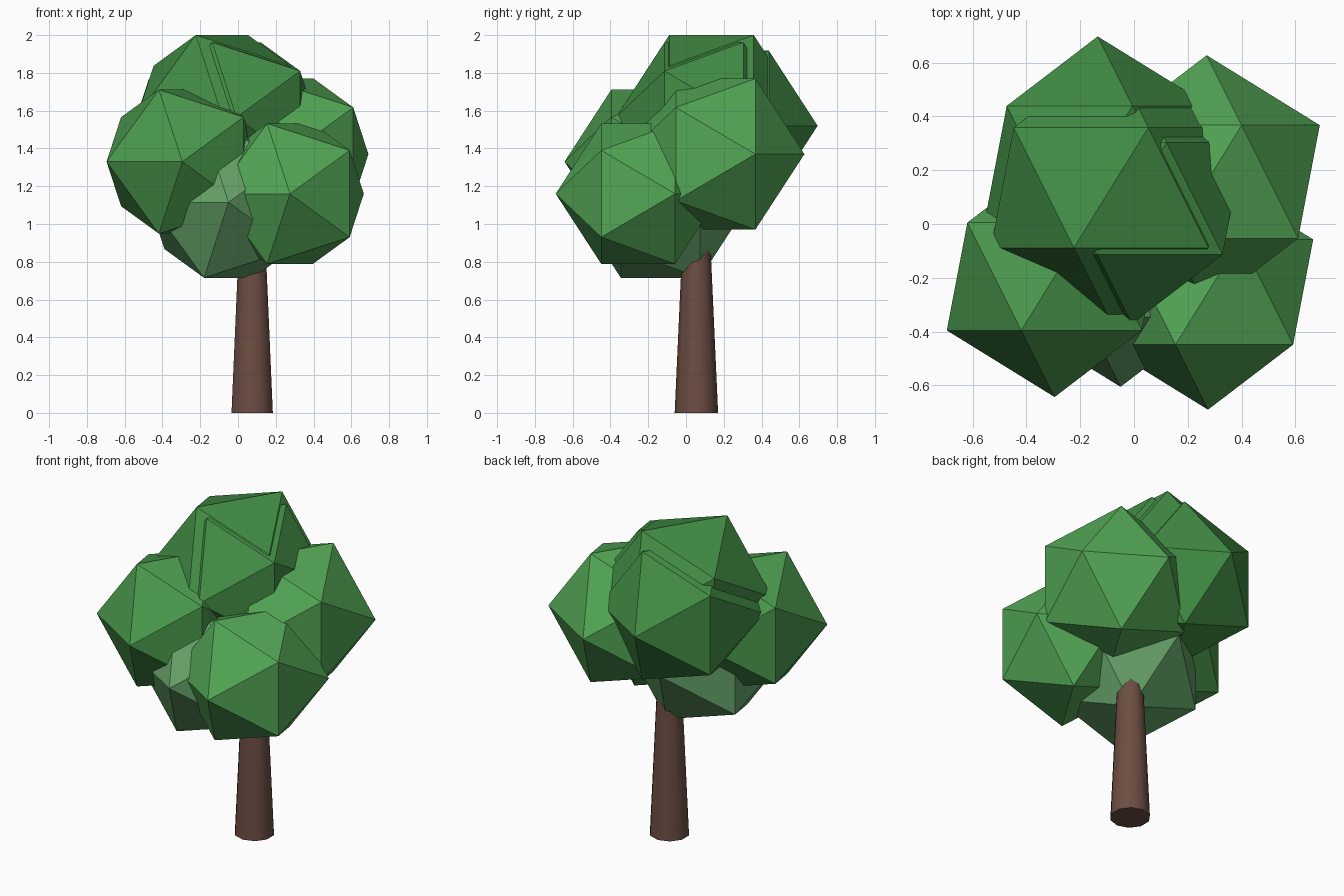
import bpy, math

if "Cube" in bpy.data.objects:
    bpy.data.objects.remove(bpy.data.objects["Cube"])


def material(name, rgb):
    m = bpy.data.materials.new(name)
    m.diffuse_color = (*rgb, 1)
    m.use_nodes = True
    m.node_tree.nodes["Principled BSDF"].inputs["Base Color"].default_value = m.diffuse_color
    return m


bark = material("bark", (0.15, 0.075, 0.055))
leaf_top = material("leaf_mid", (0.055, 0.27, 0.06))
leaf_left = material("leaf_fresh", (0.07, 0.32, 0.075))
leaf_right = material("leaf_bright", (0.085, 0.38, 0.09))
leaf_low = material("leaf_pale", (0.13, 0.36, 0.14))

# Tapered ten-sided trunk, running up into the foliage
height = 1.1
bpy.ops.mesh.primitive_cone_add(vertices=10, radius1=0.115, radius2=0.065,
                                depth=height, location=(0.075, 0.055, height / 2))
trunk = bpy.context.object
trunk.name = "trunk"
trunk.data.materials.append(bark)
bpy.ops.object.shade_smooth_by_angle(angle=math.radians(45))

# Faceted leaf clumps: icosahedra with their poles along y
clumps = [
    ("foliage_front_right", (0.275, -0.253, 1.16), 0.437, leaf_right),
    ("foliage_back_right", (0.27, 0.157, 1.37), 0.47, leaf_right),
    ("foliage_front_left", (-0.295, -0.195, 1.33), 0.448, leaf_left),
    ("foliage_top", (-0.085, 0.135, 1.575), 0.50, leaf_top),
    ("foliage_top_front", (-0.008, 0.095, 1.565), 0.466, leaf_top),
    ("foliage_top_back", (-0.135, 0.23, 1.52), 0.467, leaf_top),
    ("foliage_low", (-0.05, -0.135, 1.115), 0.47, leaf_low),
]
for name, centre, radius, mat in clumps:
    bpy.ops.mesh.primitive_ico_sphere_add(subdivisions=1, radius=radius, location=centre,
                                          rotation=(-math.pi / 2, 0, 0))
    clump = bpy.context.object
    clump.name = name
    clump.data.materials.append(mat)
